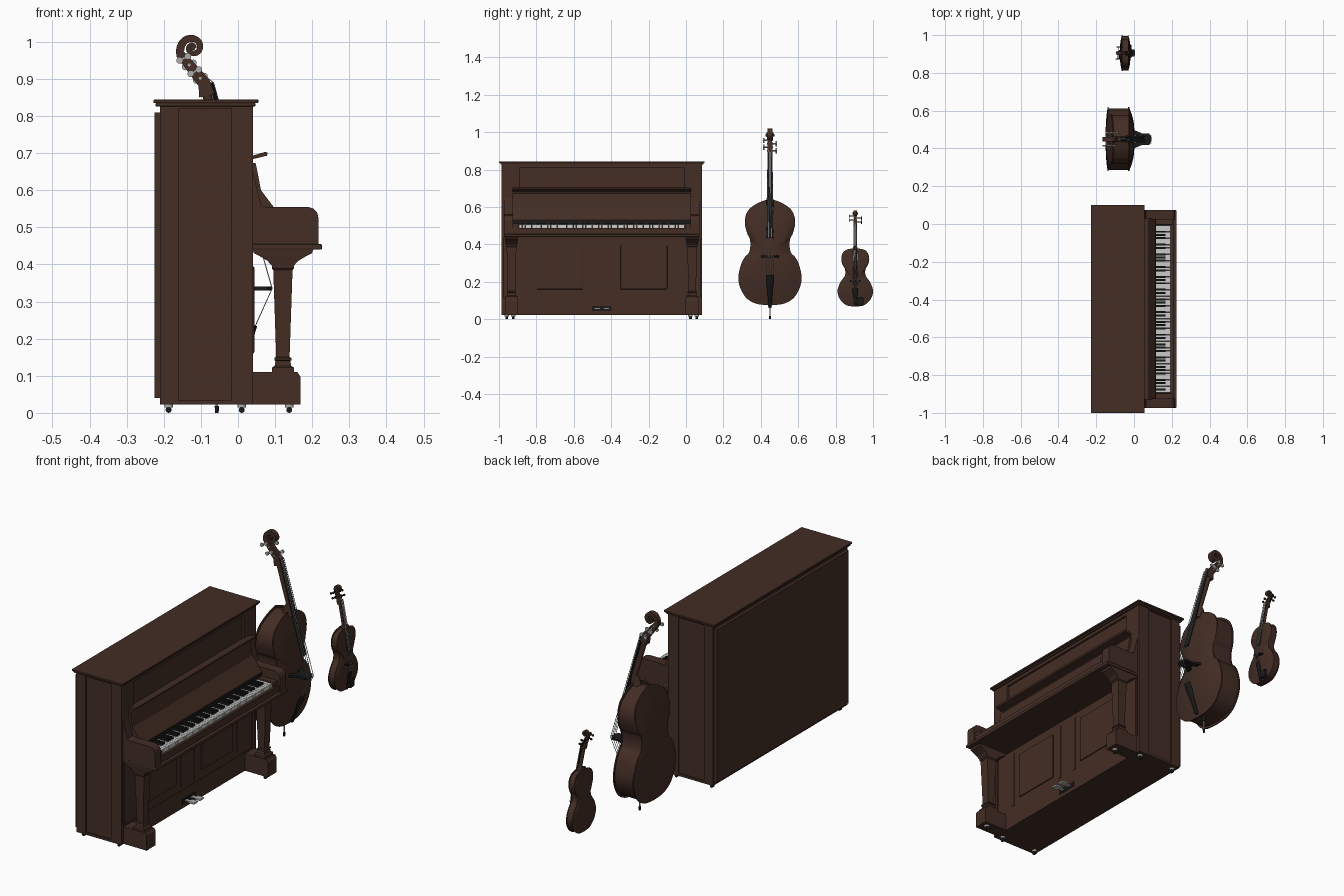
import bpy, bmesh, math
from mathutils import Vector

if "Cube" in bpy.data.objects:
    bpy.data.objects.remove(bpy.data.objects["Cube"])


def material(name, rgb):
    m = bpy.data.materials.new(name)
    m.diffuse_color = (*rgb, 1)
    m.use_nodes = True
    m.node_tree.nodes["Principled BSDF"].inputs["Base Color"].default_value = m.diffuse_color
    return m


WOOD = material("dark brown wood", (0.056, 0.026, 0.018))
BLACK = material("ebony black", (0.010, 0.010, 0.011))
IVORY = material("ivory", (0.60, 0.60, 0.58))
METAL = material("pale metal", (0.42, 0.42, 0.41))


def finish(name, bm, mat, smooth=False, bevel=0):
    bmesh.ops.recalc_face_normals(bm, faces=bm.faces)
    me = bpy.data.meshes.new(name)
    bm.to_mesh(me)
    bm.free()
    me.materials.append(mat)
    if smooth:
        me.shade_smooth()
        me.set_sharp_from_angle(angle=math.radians(38))
    ob = bpy.data.objects.new(name, me)
    bpy.context.collection.objects.link(ob)
    if bevel:
        mod = ob.modifiers.new("bevel", 'BEVEL')
        mod.width, mod.segments = bevel, 2
    return ob


def boxes(name, items, mat, bevel=0):
    """One object from boxes given as (x0, x1, y0, y1, z0, z1)."""
    bm = bmesh.new()
    for x0, x1, y0, y1, z0, z1 in items:
        vs = bmesh.ops.create_cube(bm, size=1)["verts"]
        for v in vs:
            v.co = ((x0 + x1) / 2 + v.co.x * (x1 - x0), (y0 + y1) / 2 + v.co.y * (y1 - y0),
                    (z0 + z1) / 2 + v.co.z * (z1 - z0))
    return finish(name, bm, mat, bevel=bevel)


def skin(bm, rings):
    """Bridge equal rings of points and cap both ends."""
    vr = [[bm.verts.new(p) for p in r] for r in rings]
    n = len(vr[0])
    for a, b in zip(vr, vr[1:]):
        for i in range(n):
            bm.faces.new((a[i], a[(i + 1) % n], b[(i + 1) % n], b[i]))
    bm.faces.new(vr[0])
    bm.faces.new(vr[-1])


def extrude_y(name, pts, y0, y1, mat, smooth=False):
    bm = bmesh.new()
    skin(bm, [[(x, y, z) for x, z in pts] for y in (y0, y1)])
    return finish(name, bm, mat, smooth)


def sweep(name, st, mat, n=4, smooth=True):
    """Section swept in the xz plane; stations are (x, y, z, half width, half depth in y)."""
    bm, rings = bmesh.new(), []
    for i, (x, y, z, w, d) in enumerate(st):
        a, b = st[max(i - 1, 0)], st[min(i + 1, len(st) - 1)]
        t = Vector((b[0] - a[0], 0, b[2] - a[2])).normalized()
        nrm = Vector((t.z, 0, -t.x))
        k = math.sqrt(2) if n == 4 else 1
        rings.append([Vector((x, y, z)) + nrm * (w * k * math.cos(q)) + Vector((0, d * k * math.sin(q), 0))
                      for q in (2 * math.pi * (j + .5) / n for j in range(n))])
    skin(bm, rings)
    return finish(name, bm, mat, smooth)


def rod(name, p, q, r1, r2, mat, n=14):
    p, q = Vector(p), Vector(q)
    bm = bmesh.new()
    bmesh.ops.create_cone(bm, cap_ends=True, segments=n, radius1=r1, radius2=r2, depth=(q - p).length)
    rot = (q - p).to_track_quat('Z', 'Y')
    for v in bm.verts:
        v.co = rot @ v.co + (p + q) / 2
    return finish(name, bm, mat, True)


# ---------------- upright piano (keyboard faces +x) ----------------
C = -0.45


def span(x0, x1, half, z0, z1):
    return (x0, x1, C - half, C + half, z0, z1)


boxes("piano_case", [span(-.21, .03, .53, .023, .835)], WOOD)
boxes("piano_lid", [span(-.228, .055, .55, .835, .844), span(-.222, .047, .543, .826, .835)], WOOD, .002)
boxes("piano_back_panel", [span(-.225, -.21, .525, .04, .81)], WOOD)
stiles = []
for s in (-1, 1):
    y = sorted((C + s * .525, C + s * .536))
    stiles += [(-.21, -.16, *y, .023, .826), (-.017, .04, *y, .023, .826),
               (-.16, -.017, *y, .82, .826), (-.16, -.017, *y, .023, .035)]
boxes("piano_side_stiles", stiles, WOOD)
# front frames and panels
boxes("piano_front_frame", [
    span(.03, .04, .53, .81, .826), span(.03, .04, .53, .65, .69),
    (.03, .04, C - .53, C - .44, .69, .81), (.03, .04, C + .44, C + .53, .69, .81),
    span(.03, .036, .53, .435, .65), span(.03, .04, .53, .023, .115),
    span(.03, .037, .507, .115, .435)], WOOD)
for s, nm in ((-1, "left"), (1, "right")):
    m = C + s * .225
    boxes("lower_panel_" + nm, [(.036, .044, m - .125, m + .125, .16, .395)], WOOD, .006)
    o = [(m - .18, m - .165), (m + .165, m + .18)]
    boxes("lower_moulding_" + nm, [(.036, .040, a, b, .135, .42) for a, b in o], WOOD)
# music shelf and fallboard
extrude_y("music_shelf", [(.036, .683), (.078, .693), (.080, .702), (.072, .703), (.036, .692)], C - .478, C + .478, WOOD)
extrude_y("fallboard", [(.034, .676), (.048, .672), (.062, .60), (.115, .53), (.115, .515), (.034, .515)],
          C - .478, C + .478, WOOD)
boxes("fallboard_felt", [span(.108, .117, .475, .512, .527)], BLACK)
# key bed, arms, legs, foot blocks
boxes("key_bed", [span(.036, .226, .523, .44, .455)], WOOD, .003)
boxes("key_slip", [span(.036, .196, .475, .455, .483), span(.196, .21, .475, .455, .488)], WOOD)
arm = [(.036, .455), (.217, .455), (.217, .525), (.213, .541), (.203, .551), (.188, .555), (.075, .555),
       (.063, .56), (.056, .585), (.04, .65), (.036, .65)]
for s, nm in ((-1, "left"), (1, "right")):
    extrude_y("arm_" + nm, arm, *sorted((C + s * .475, C + s * .523)), WOOD, True)
    yk = sorted((C + s * .446, C + s * .476))
    boxes("key_block_" + nm, [(.10, .205, *yk, .455, .512)], WOOD, .003)
    y = C + s * .483
    leg = [(.11, .030, .032), (.122, .030, .032), (.127, .022, .024), (.14, .020, .022), (.142, .023, .025),
           (.148, .023, .025), (.151, .018, .020), (.385, .026, .026), (.39, .030, .030), (.397, .030, .030),
           (.41, .042, .032), (.422, .062, .034), (.43, .078, .035), (.44, .082, .036)]
    sweep("leg_" + nm, [(.121, y, z, w, d) for z, w, d in leg], WOOD, 4, False)
    extrude_y("foot_block_" + nm, [(.03, .023), (.168, .023), (.168, .098), (.16, .11), (.03, .11)],
              y - .035, y + .035, WOOD)
    for i, (x, yy) in enumerate(((-.187, C + s * .508), (.01, C + s * .508), (.138, C + s * .474))):
        rod(f"caster_cup_{nm}_{i}", (x, yy, .014), (x, yy, .024), .012, .012, METAL)
        rod(f"caster_wheel_{nm}_{i}", (x, yy - .007, .008), (x, yy + .007, .008), .008, .008, BLACK)
# keys
KW = .886 / 52
whites, blacks = [], []
for i in range(52):
    y = C - .443 + i * KW
    whites.append((.112, .194, y + .0008, y + KW - .0008, .48, .505))
    if i % 7 in (0, 2, 3, 5, 6) and i < 51:
        blacks.append((.112, .167, y + KW - .0052, y + KW + .0052, .49, .515))
boxes("white_keys", whites, IVORY)
boxes("black_keys", blacks, BLACK)
# pedals
boxes("pedal_plate", [span(.04, .043, .053, .044, .07)], BLACK)
for i, s in enumerate((-1, 1)):
    y = C + s * .024
    boxes(f"pedal_{i}", [(.03, .07, y - .009, y + .009, .052, .060), (.065, .098, y - .016, y + .016, .052, .062)],
          METAL, .003)


# ---------------- bowed instruments ----------------
def spline(pts, n=6):
    out = []
    for i in range(len(pts) - 1):
        p = [Vector(pts[min(max(i + k, 0), len(pts) - 1)]) for k in (-1, 0, 1, 2)]
        for j in range(n):
            t = j / n
            out.append(.5 * (2 * p[1] + (p[2] - p[0]) * t + (2 * p[0] - 5 * p[1] + 4 * p[2] - p[3]) * t * t
                             + (3 * p[1] - p[0] - 3 * p[2] + p[3]) * t ** 3))
    return out


def sound_box(name, cy, parts, front, back, archf, archb, lip, taper):
    """Arched front and back plates overhanging the ribs."""
    half = [p for seg in parts for p in spline(seg)] + [Vector(parts[-1][-1])]
    loop = [(u, z) for u, z in half] + [(-u, z) for u, z in half[-2:0:-1]]
    z0, z1 = half[0].y, half[-1].y
    zc = (z0 + z1) / 2 - .02
    dome = [(.3, 1), (.55, .85), (.78, .5), (.93, .12)]
    layers = [(s, 1, -archb * h) for s, h in dome] + [(1, 1, 0), (1, 1, lip), (.96, 1, lip), (.96, 0, -lip),
             (1, 0, -lip), (1, 0, 0)] + [(s, 0, archf * h) for s, h in reversed(dome)]
    rings = []
    for s, isback, off in layers:
        ring = []
        for u, z in loop:
            zz = zc + (z - zc) * s
            bx = back + taper * max(0, (zz - zc) / (z1 - zc) - .3)
            ring.append(((bx if isback else front) + off, cy + u * s, zz))
        rings.append(ring)
    bm = bmesh.new()
    skin(bm, rings)
    finish(name, bm, WOOD, True)


def lerp(a, b, t):
    return a + (b - a) * t


def strung(name, cy, k, nut, bridge, tail, end, belly, board_end, heel, curl, R):
    """Neck, scroll, pegs, fingerboard, bridge, tailpiece and strings; k is the overall size."""
    along = lambda t, off=0: (lerp(nut[0], bridge[0], t) - off, lerp(nut[1], bridge[1], t))
    n0 = along(0, .022 * k)
    sweep(name + "_neck", [(*(heel[0], cy, heel[1] - .03 * k), .03 * k, .02 * k), (heel[0], cy, heel[1], .026 * k, .018 * k),
                           (*(along(.38, .024 * k)[0], cy, along(.38)[1]), .013 * k, .016 * k),
                           (n0[0], cy, n0[1] - .02 * k, .013 * k, .013 * k), (n0[0], cy, n0[1], .014 * k, .013 * k)], WOOD, 12)
    # peg box curling into the scroll
    st = [(n0[0] + .004 * k, cy, n0[1] - .035 * k, .021 * k, .014 * k), (n0[0] - .004 * k, cy, n0[1], .017 * k, .014 * k)]
    a0 = math.radians(205)
    for i in range(40):
        f = i / 39
        a, r = a0 - f * math.radians(560), R * (1 - .88 * f ** .6) if f else R
        st.append((curl[0] + r * math.cos(a), cy, curl[1] + r * math.sin(a),
                   lerp(.012, .005, f ** .6) * k, lerp(.011, .021, f) * k))
    sweep(name + "_scroll", st, WOOD)
    rod(name + "_scroll_eye", (curl[0], cy - .024 * k, curl[1]), (curl[0], cy + .024 * k, curl[1]), .007 * k, .007 * k, WOOD)
    s0, s1 = st[1], st[2]
    for i in range(4):
        t, s = .15 + i * .23, (-1) ** i
        x, z = lerp(s0[0], s1[0], t), lerp(s0[2], s1[2], t)
        e = cy + s * (.034 if k > .8 else .052) * k
        rod(f"{name}_peg_{i}", (x, cy - s * .016 * k, z), (x, e, z), .004 * k, .004 * k, METAL if k > .8 else BLACK)
        for off in (-.011, .011):
            rod(f"{name}_peg_ear_{i}", (x + off * k, e - .004 * k, z + off * .5 * k),
                (x + off * k, e + .004 * k, z + off * .5 * k), .009 * k, .009 * k, METAL if k > .8 else BLACK)
    b1 = along(board_end, .010 * k)
    b0 = along(0, .007 * k)
    sweep(name + "_fingerboard", [(b0[0], cy, b0[1], .006 * k, .013 * k), (b1[0], cy, b1[1], .008 * k, .021 * k)], BLACK, 10)
    # bridge: tapering plate standing on the belly
    bm = bmesh.new()
    bx, bz, th = bridge[0], bridge[1], .005 * k
    prof = [(belly, -.05), (belly, -.025), (lerp(belly, bx, .25), -.012), (lerp(belly, bx, .25), .012), (belly, .025),
            (belly, .05), (lerp(belly, bx, .5), .03), (lerp(belly, bx, .88), .03), (bx, .012), (bx, -.012),
            (lerp(belly, bx, .88), -.03), (lerp(belly, bx, .5), -.03)]
    skin(bm, [[(x, cy + u * k, bz + h) for x, u in prof] for h in (-th, th)])
    finish(name + "_bridge", bm, BLACK)
    sweep(name + "_tailpiece", [(*(tail[0], cy, tail[1]), .005 * k, .022 * k),
                                (lerp(tail[0], end[0], .25), cy, lerp(tail[1], end[1], .25), .008 * k, .022 * k),
                                (lerp(tail[0], end[0], .5), cy, lerp(tail[1], end[1], .5), .008 * k, .014 * k),
                                (end[0], cy, end[1], .006 * k, .010 * k)], BLACK, 10)
    for i in range(4):
        u, r = (i - 1.5) * k, .0011 + .0004 * k
        sweep(f"{name}_string_{i}", [(s0[0], cy + u * .005, s0[2] + .02 * k, r, r), (nut[0], cy + u * .007, nut[1], r, r),
                                     (bx, cy + u * .014, bz, r, r), (tail[0], cy + u * .011, tail[1], r, r)], METAL, 6)


# double bass
BY = .449
sound_box("bass_body", BY, [
    [(0, .075), (.07, .082), (.125, .112), (.16, .17), (.169, .23), (.152, .30), (.13, .338)],
    [(.13, .338), (.113, .355), (.105, .39), (.108, .43), (.12, .452)],
    [(.12, .452), (.133, .50), (.132, .545), (.112, .587), (.07, .618), (.03, .635), (0, .645)]],
    -.025, -.14, .027, .01, .006, .045)
strung("bass", BY, 1, (-.066, .89), (.092, .335), (.047, .235), (-.012, .085), -.004, .82, (-.035, .645),
       (-.122, .984), .038)
rod("bass_endpin", (-.057, BY, .002), (-.057, BY, .085), .003, .004, METAL)
rod("bass_endpin_tip", (-.057, BY, 0), (-.057, BY, .018), .005, .006, BLACK)
rod("bass_endpin_collar", (-.057, BY, .06), (-.057, BY, .08), .008, .011, BLACK)

# violin
VY = .905
sound_box("violin_body", VY, [
    [(0, .068), (.045, .074), (.081, .105), (.095, .147), (.085, .187), (.070, .212)],
    [(.070, .212), (.057, .23), (.053, .25), (.056, .27), (.064, .283)],
    [(.064, .283), (.074, .31), (.072, .342), (.055, .367), (.025, .377), (0, .38)]],
    -.03, -.065, .011, .009, .003, .004)
strung("violin", VY, .62, (-.052, .512), (.005, .205), (-.008, .165), (-.025, .072), -.022, .80, (-.04, .385),
       (-.074, .565), .016)
boxes("violin_chin_rest", [(-.03, -.012, VY + .008, VY + .045, .072, .115)], BLACK, .006)
